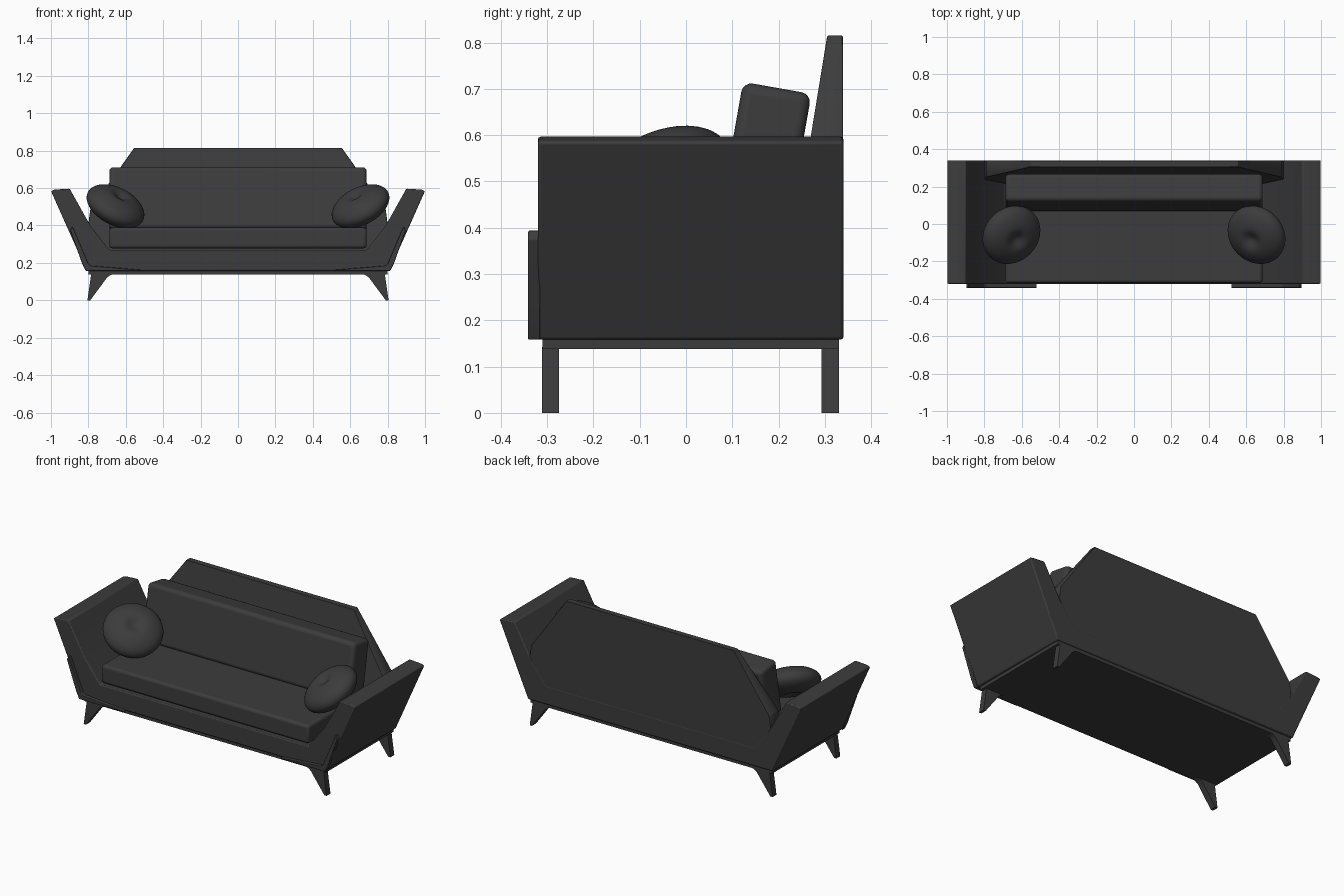
import bpy, bmesh, math
from mathutils import Vector, Matrix

if "Cube" in bpy.data.objects:
    bpy.data.objects.remove(bpy.data.objects["Cube"])

charcoal = bpy.data.materials.new("charcoal")
charcoal.diffuse_color = (0.045, 0.045, 0.045, 1)
charcoal.use_nodes = True
charcoal.node_tree.nodes["Principled BSDF"].inputs["Base Color"].default_value = charcoal.diffuse_color


def finish(name, bm, bevel=0.0, segments=2, smooth=35):
    bmesh.ops.recalc_face_normals(bm, faces=bm.faces)
    me = bpy.data.meshes.new(name)
    bm.to_mesh(me)
    bm.free()
    me.materials.append(charcoal)
    ob = bpy.data.objects.new(name, me)
    bpy.context.collection.objects.link(ob)
    if bevel:
        m = ob.modifiers.new("bevel", 'BEVEL')
        m.width, m.segments = bevel, segments
        m.limit_method, m.angle_limit = 'ANGLE', math.radians(25)
    bpy.ops.object.select_all(action='DESELECT')
    ob.select_set(True)
    bpy.context.view_layer.objects.active = ob
    bpy.ops.object.shade_smooth_by_angle(angle=math.radians(smooth))
    return ob


def prism(points, y0, y1):
    """Extrude an (x, z) outline from y0 to y1."""
    bm = bmesh.new()
    a = [bm.verts.new((x, y0, z)) for x, z in points]
    b = [bm.verts.new((x, y1, z)) for x, z in points]
    bm.faces.new(a)
    bm.faces.new(b[::-1])
    n = len(a)
    for i in range(n):
        j = (i + 1) % n
        bm.faces.new((a[i], b[i], b[j], a[j]))
    return bm


def symmetric(half):
    return half + [(-x, z) for x, z in reversed(half)]


def box(size, loc, tilt=0.0):
    bm = bmesh.new()
    mat = (Matrix.Translation(loc) @ Matrix.Rotation(math.radians(tilt), 4, 'X')
           @ Matrix.Diagonal((*size, 1)))
    bmesh.ops.create_cube(bm, size=1, matrix=mat)
    return bm


# Base and flared arms in one U-shaped profile
frame = symmetric([(0.81, 0.158), (1.0, 0.585), (0.98, 0.592), (0.9, 0.597),
                   (0.79, 0.40), (0.69, 0.27)])
finish("frame_with_arms", prism(frame, -0.32, 0.34), 0.006)

# Back panel, front face sloping backwards
bm = prism(symmetric([(0.70, 0.25), (0.80, 0.41), (0.79, 0.485), (0.555, 0.815)]), 0, 0.339)
for v in bm.verts:
    if v.co.y < 0.1:
        v.co.y = 0.305 - 0.163 * (0.815 - v.co.z)
finish("back_panel", bm, 0.002, 1)

# Thin plinth under the frame
finish("plinth", box((1.6, 0.64, 0.024), (0, 0.01, 0.15)))

# Cushions
finish("seat_cushion", box((1.376, 0.545, 0.11), (0, -0.043, 0.333)), 0.016, 3)
finish("back_cushion", box((1.376, 0.15, 0.335), (0, 0.168, 0.537), -10), 0.022, 4)

trim = [(0.52, 0.158), (0.815, 0.158), (0.835, 0.20), (0.897, 0.375), (0.885, 0.395),
        (0.80, 0.195), (0.785, 0.185), (0.52, 0.163)]
leg = [(0.805, 0.0), (0.785, 0.142), (0.65, 0.142), (0.68, 0.136), (0.70, 0.122),
       (0.716, 0.10), (0.79, 0.0)]

for side, s in (("left", -1), ("right", 1)):
    # Corner trim on the front face
    finish(side + "_front_trim", prism([(s * x, z) for x, z in trim], -0.341, -0.315), 0.003, 2)

    # Splayed legs
    for place, y in (("front", -0.311), ("back", 0.293)):
        finish(f"{side}_{place}_leg", prism([(s * x, z) for x, z in leg], y, y + 0.037))

    # Round dimpled pillow leaning on the arm
    bm = bmesh.new()
    bmesh.ops.create_uvsphere(bm, u_segments=40, v_segments=32, radius=1)
    for v in bm.verts:
        r = math.hypot(v.co.x, v.co.y)
        v.co.z *= 0.082 * (1 - 0.35 * math.exp(-(r / 0.25) ** 2))
        v.co.x *= 0.166
        v.co.y *= 0.166
    normal = Vector((-s * 0.42, -0.40, 0.81))
    rot = Vector((0, 0, 1)).rotation_difference(normal).to_matrix().to_4x4()
    bm.transform(Matrix.Translation((s * 0.655, -0.058, 0.503)) @ rot)
    finish(side + "_round_pillow", bm, smooth=60)
